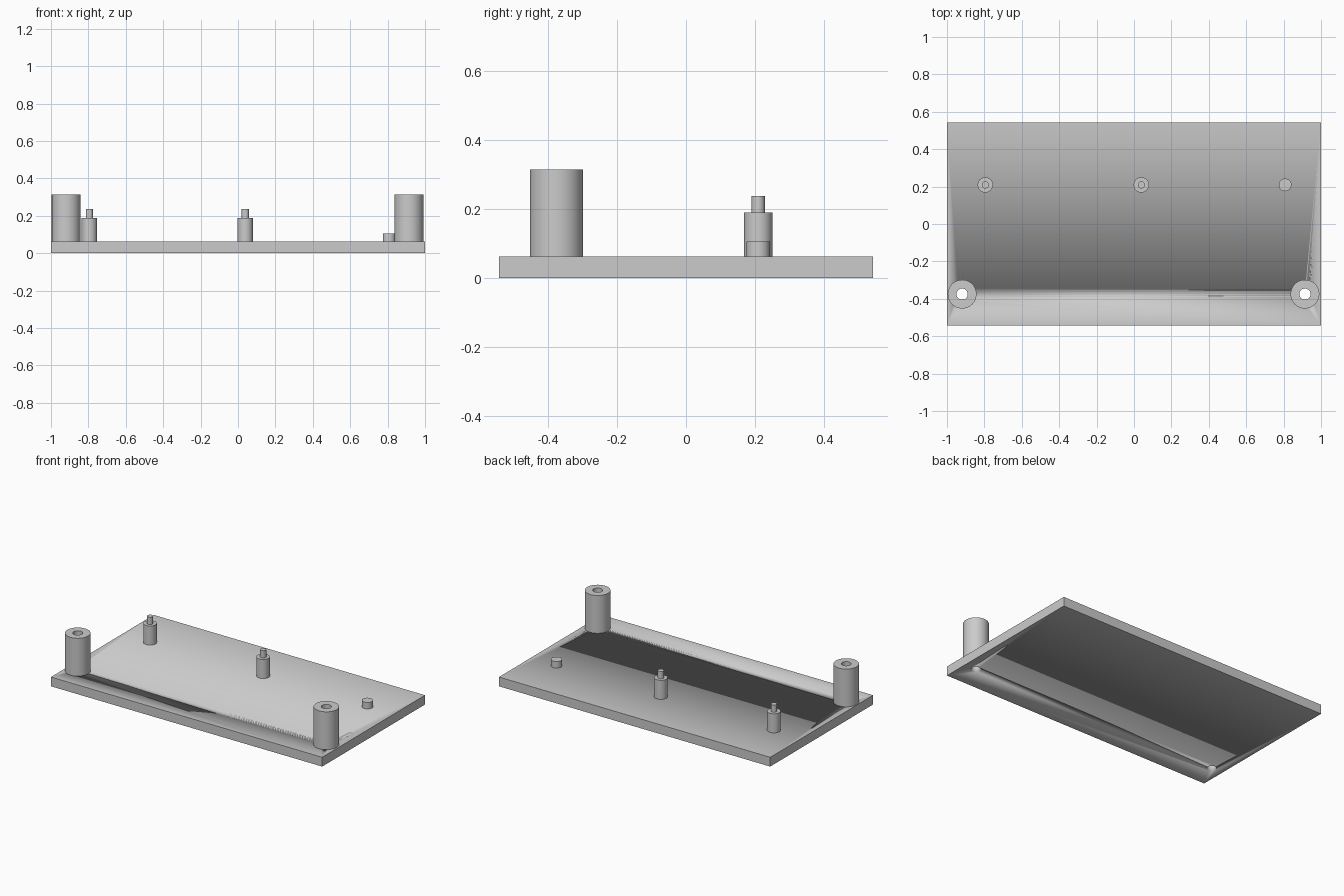
import bpy
import bmesh
import math

cube = bpy.data.objects.get("Cube")
if cube:
    bpy.data.objects.remove(cube, do_unlink=True)

grey = bpy.data.materials.new("plain grey")
grey.use_nodes = True
colour = (0.6, 0.6, 0.6, 1)
grey.diffuse_color = colour
grey.node_tree.nodes["Principled BSDF"].inputs["Base Color"].default_value = colour

PLATE_TOP = 0.062
SIDES = 48


def finish(obj, name):
    obj.name = name
    obj.data.materials.append(grey)
    bpy.ops.object.shade_smooth_by_angle(angle=math.radians(30))
    return obj


def lathe(name, x, y, profile, closed=False):
    """Spin a (radius, height) profile about the vertical axis at x, y."""
    bm = bmesh.new()
    verts = [bm.verts.new((r, 0, z)) for r, z in profile]
    pairs = list(zip(verts, verts[1:]))
    if closed:
        pairs.append((verts[-1], verts[0]))
    edges = [bm.edges.new(p) for p in pairs]
    bmesh.ops.spin(bm, geom=verts + edges, cent=(0, 0, 0), axis=(0, 0, 1),
                   angle=math.tau, steps=SIDES)
    bmesh.ops.remove_doubles(bm, verts=bm.verts, dist=1e-5)
    bmesh.ops.recalc_face_normals(bm, faces=bm.faces)
    mesh = bpy.data.meshes.new(name)
    bm.to_mesh(mesh)
    bm.free()
    obj = bpy.data.objects.new(name, mesh)
    bpy.context.collection.objects.link(obj)
    bpy.ops.object.select_all(action="DESELECT")
    obj.select_set(True)
    bpy.context.view_layer.objects.active = obj
    obj.location = (x, y, 0)
    return finish(obj, name)


# Base plate
bpy.ops.mesh.primitive_cube_add(size=1, location=(0, 0, PLATE_TOP / 2))
plate = bpy.context.object
plate.scale = (2, 1.083, PLATE_TOP)
bpy.ops.object.transform_apply(location=True, rotation=False, scale=True)
finish(plate, "base_plate")

# Hollow corner posts, with matching holes through the plate
POST_Y, POST_R, HOLE_R, POST_TOP = -0.375, 0.077, 0.03, 0.314
for side, x in (("right", -0.919), ("left", 0.914)):
    lathe(side + "_post", x, POST_Y,
          [(HOLE_R, PLATE_TOP), (POST_R, PLATE_TOP),
           (POST_R, POST_TOP), (HOLE_R, POST_TOP)], closed=True)
    cutter = lathe(side + "_hole_cutter", x, POST_Y,
                   [(0, -0.1), (HOLE_R, -0.1), (HOLE_R, 0.2), (0, 0.2)])
    cutter.hide_render = True
    cutter.hide_viewport = True
    cut = plate.modifiers.new(side + "_hole", "BOOLEAN")
    cut.operation = "DIFFERENCE"
    cut.solver = "EXACT"
    cut.object = cutter

# Stepped locating pegs
PEG_Y = 0.209
for name, x in (("right_peg", -0.795), ("middle_peg", 0.039)):
    lathe(name, x, PEG_Y,
          [(0, PLATE_TOP), (0.041, PLATE_TOP), (0.041, 0.189),
           (0.019, 0.189), (0.019, 0.237), (0, 0.237)])

# Short round stub
lathe("left_stub", 0.808, PEG_Y,
      [(0, PLATE_TOP), (0.034, PLATE_TOP), (0.034, 0.105), (0, 0.105)])
